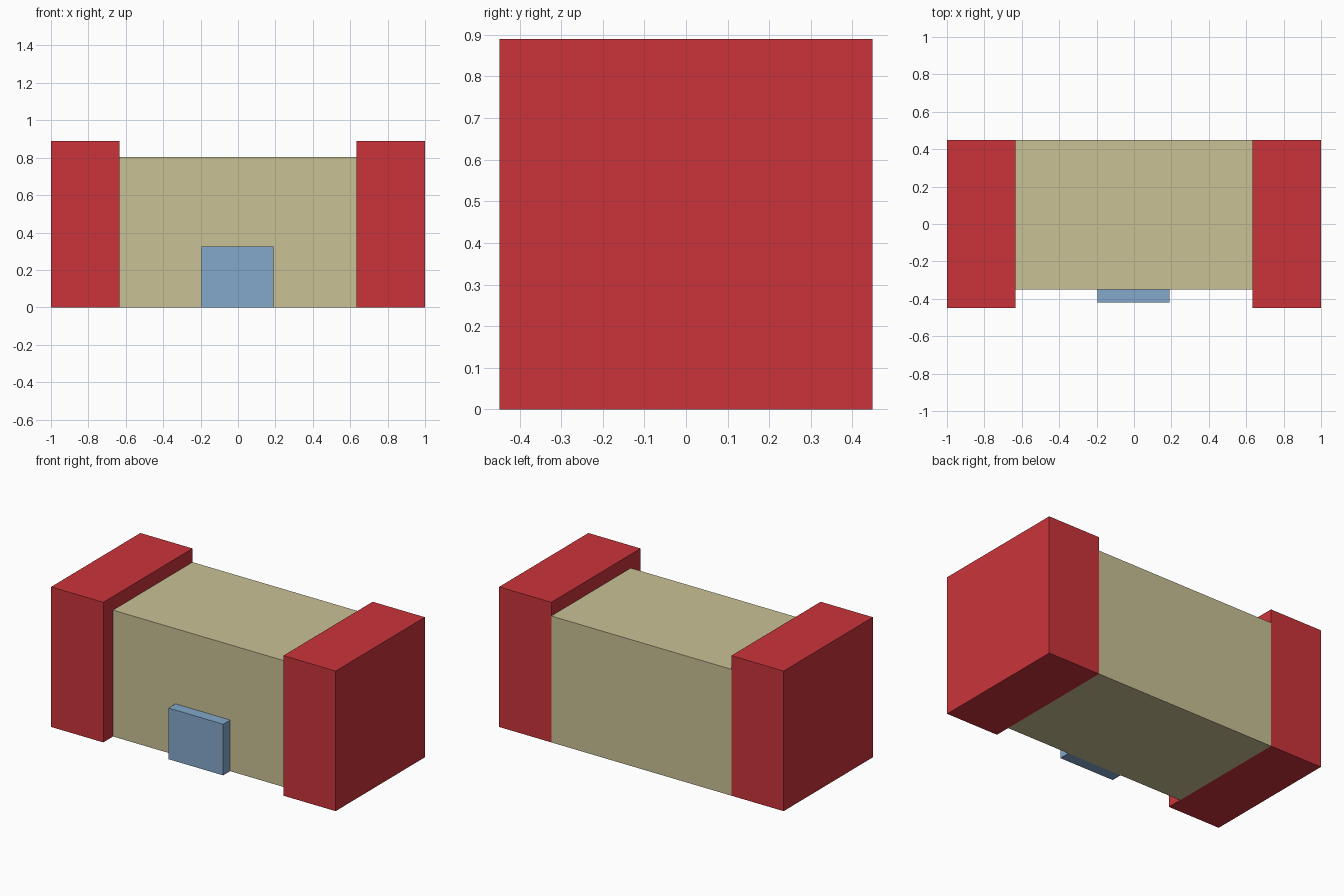
import bpy

# Remove the default cube
cube = bpy.data.objects.get("Cube")
if cube:
    bpy.data.objects.remove(cube, do_unlink=True)


def make_material(name, rgb):
    mat = bpy.data.materials.new(name)
    mat.use_nodes = True
    color = (*rgb, 1.0)
    mat.diffuse_color = color
    mat.node_tree.nodes["Principled BSDF"].inputs["Base Color"].default_value = color
    return mat


def box(name, low, high, mat):
    """Flat-shaded box spanning two opposite corners."""
    center = [(a + b) / 2 for a, b in zip(low, high)]
    size = [b - a for a, b in zip(low, high)]
    bpy.ops.mesh.primitive_cube_add(size=1, location=center)
    obj = bpy.context.object
    obj.name = name
    obj.scale = size
    bpy.ops.object.transform_apply(location=False, rotation=False, scale=True)
    obj.data.materials.append(mat)
    return obj


red = make_material("red", (0.59, 0.034, 0.043))
beige = make_material("beige", (0.59, 0.535, 0.305))
blue = make_material("light blue", (0.23, 0.395, 0.6))

# Central hall between the two end blocks
box("main_hall", (-0.633, -0.35, 0), (0.633, 0.448, 0.803), beige)

# Taller end blocks, flush with the hall at the back
box("right_end_block", (-1, -0.448, 0), (-0.633, 0.448, 0.89), red)
box("left_end_block", (0.633, -0.448, 0), (1, 0.448, 0.89), red)

# Entrance block standing out from the front wall
box("entrance", (-0.195, -0.42, 0), (0.19, -0.35, 0.325), blue)
